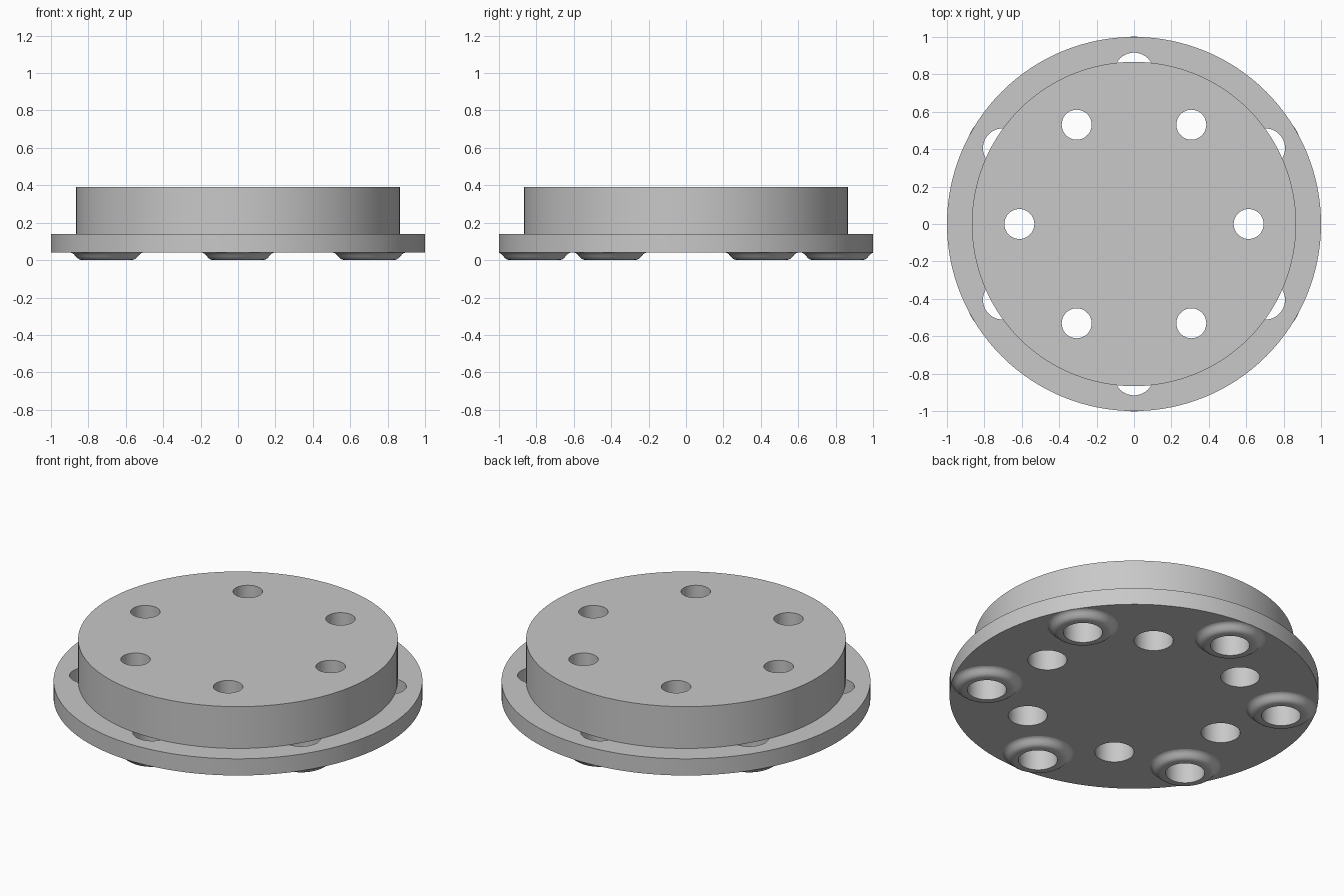
import bpy, bmesh
from math import radians, pi, cos, sin

cube = bpy.data.objects.get("Cube")
if cube:
    bpy.data.objects.remove(cube, do_unlink=True)

grey = bpy.data.materials.new("plain grey")
grey.use_nodes = True
GREY = (0.58, 0.58, 0.58, 1)
grey.diffuse_color = GREY
grey.node_tree.nodes["Principled BSDF"].inputs["Base Color"].default_value = GREY


def ring_points(radius, start):
    """Six bolt positions on a circle."""
    return [(radius * cos(radians(start + 60 * k)), radius * sin(radians(start + 60 * k)))
            for k in range(6)]


def lathe(name, profile, centres=((0, 0),), steps=64, closed=False):
    """Turn an (r, z) profile about a vertical axis at each centre."""
    bm = bmesh.new()
    for cx, cy in centres:
        rings = []
        for r, z in profile:
            rings.append([bm.verts.new((cx + r * cos(2 * pi * i / steps),
                                        cy + r * sin(2 * pi * i / steps), z))
                          for i in range(steps)])
        for a, b in zip(rings, rings[1:]):
            for i in range(steps):
                j = (i + 1) % steps
                bm.faces.new((a[i], a[j], b[j], b[i]))
        if closed:
            bm.faces.new(rings[0][::-1])
            bm.faces.new(rings[-1])
    mesh = bpy.data.meshes.new(name)
    bm.to_mesh(mesh)
    bm.free()
    mesh.materials.append(grey)
    obj = bpy.data.objects.new(name, mesh)
    bpy.context.collection.objects.link(obj)
    return obj


def activate(obj):
    bpy.ops.object.select_all(action='DESELECT')
    obj.select_set(True)
    bpy.context.view_layer.objects.active = obj


def cut(obj, cutter):
    activate(obj)
    mod = obj.modifiers.new("holes", 'BOOLEAN')
    mod.operation = 'DIFFERENCE'
    mod.solver = 'EXACT'
    mod.object = cutter
    bpy.ops.object.modifier_apply(modifier=mod.name)


HOLE, NARROW = 0.106, 0.08
BASE, STEP, TOP, DRUM_TOP = 0.04, 0.14, 0.305, 0.39
outer = ring_points(0.81, 30)
inner = ring_points(0.613, 0)

# Wide flange and the raised drum on it
flange = lathe("flange", [(1, BASE), (1, STEP)], steps=128, closed=True)
drum = lathe("drum", [(0.867, STEP), (0.867, DRUM_TOP)], steps=128, closed=True)

# Outer holes pass through the flange only; inner holes are counterbored from below
outer_cutter = lathe("outer_hole_cutter", [(HOLE, -0.1), (HOLE, 0.3)], outer, closed=True)
inner_cutter = lathe("inner_hole_cutter",
                     [(HOLE, -0.1), (HOLE, TOP), (NARROW, TOP), (NARROW, 0.5)],
                     inner, closed=True)
cut(flange, outer_cutter)
cut(flange, inner_cutter)
cut(drum, inner_cutter)
for cutter in (outer_cutter, inner_cutter):
    bpy.data.objects.remove(cutter, do_unlink=True)

# Rounded bosses around the outer holes, under the flange
boss_profile = [(HOLE, BASE), (HOLE, 0), (0.132, 0), (0.146, 0.003), (0.157, 0.01),
                (0.167, 0.021), (0.176, 0.031), (0.184, 0.037), (0.192, BASE)]
bosses = lathe("hole_bosses", boss_profile, outer)

for part in (flange, drum, bosses):
    bm = bmesh.new()
    bm.from_mesh(part.data)
    if part is bosses:
        # Profile runs up the bore first, so faces are turned outward
        if sum(f.normal.z for f in bm.faces) > 0:
            bmesh.ops.reverse_faces(bm, faces=bm.faces[:])
    bm.to_mesh(part.data)
    bm.free()
    activate(part)
    bpy.ops.object.shade_smooth_by_angle(angle=radians(35))
